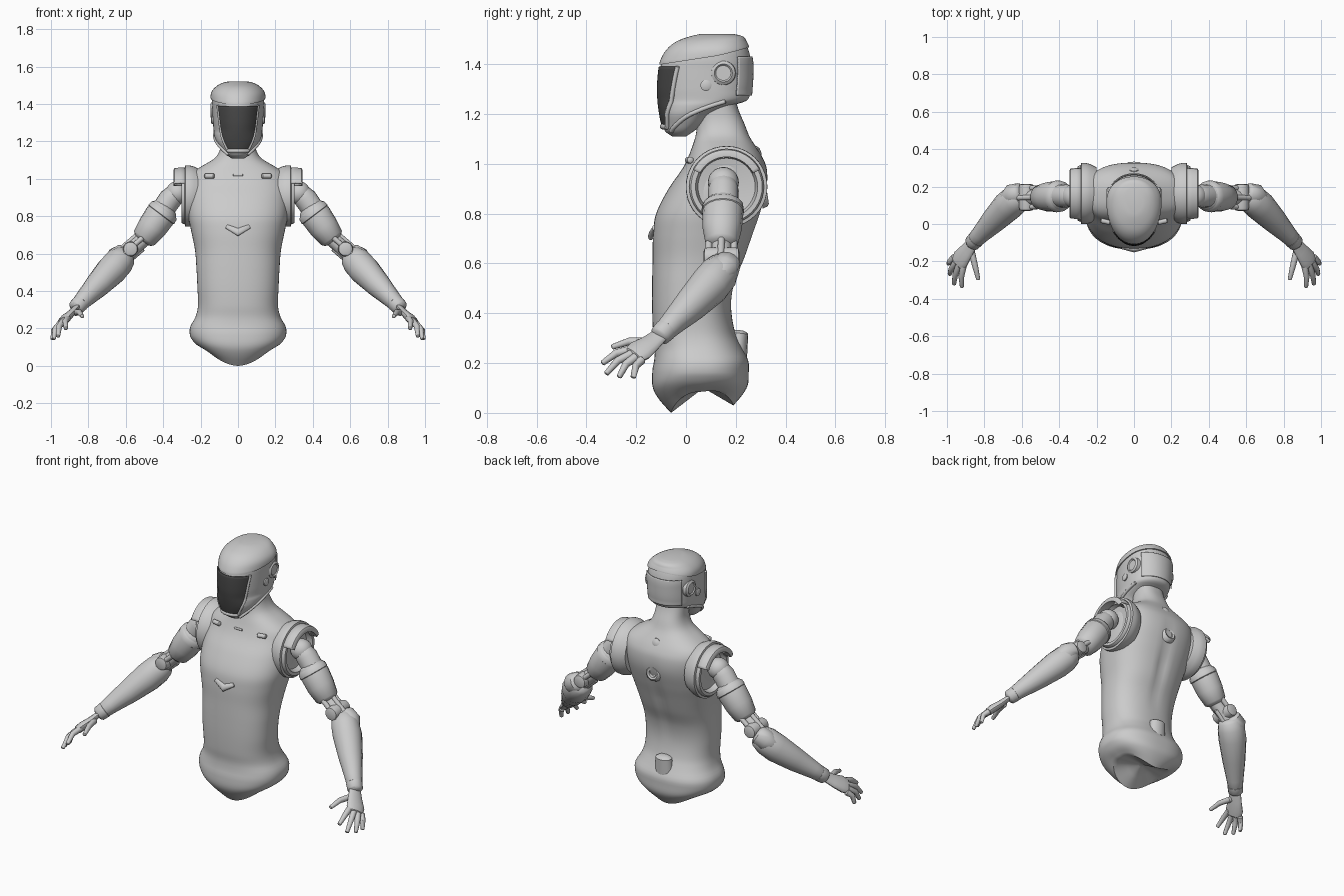
import bpy, bmesh
from math import sin, cos, pi
from mathutils import Vector as V

if "Cube" in bpy.data.objects:
    bpy.data.objects.remove(bpy.data.objects["Cube"])


def material(name, rgb):
    m = bpy.data.materials.new(name)
    m.use_nodes = True
    m.diffuse_color = (*rgb, 1)
    m.node_tree.nodes["Principled BSDF"].inputs["Base Color"].default_value = (*rgb, 1)
    return m


GREY = material("light grey", (0.6, 0.6, 0.6))
DARK = material("visor dark grey", (0.06, 0.06, 0.06))


def loft(name, rows, mat=GREY, closed=True, caps=True, mirror=False, thick=0):
    """Skin a list of equal rows of points."""
    bm = bmesh.new()
    grid = [[bm.verts.new(p) for p in row] for row in rows]
    n = len(rows[0])
    for lower, upper in zip(grid, grid[1:]):
        for i in range(n if closed else n - 1):
            j = (i + 1) % n
            bm.faces.new((lower[i], lower[j], upper[j], upper[i]))
    if closed and caps:
        bm.faces.new(grid[0])
        bm.faces.new(grid[-1])
    bmesh.ops.recalc_face_normals(bm, faces=bm.faces)
    mesh = bpy.data.meshes.new(name)
    bm.to_mesh(mesh)
    bm.free()
    mesh.materials.append(mat)
    mesh.shade_smooth()
    mesh.set_sharp_from_angle(angle=0.7)
    ob = bpy.data.objects.new(name, mesh)
    bpy.context.collection.objects.link(ob)
    if thick:
        mod = ob.modifiers.new("thickness", "SOLIDIFY")
        mod.thickness, mod.offset = thick, 0
    if mirror:
        ob.modifiers.new("mirror", "MIRROR")
    return ob


def ring(c, axis, rx, ry, side, n=24):
    axis = axis.normalized()
    u = (side - axis * side.dot(axis)).normalized()
    w = axis.cross(u)
    return [c + u * rx * cos(2 * pi * i / n) + w * ry * sin(2 * pi * i / n) for i in range(n)]


def spin(name, base, axis, profile, mirror=True, **kw):
    """Turned part: profile is (distance along axis, radius)."""
    base, axis = V(base), V(axis).normalized()
    side = V((0, 0, 1)) if abs(axis.z) < 0.9 else V((1, 0, 0))
    return loft(name, [ring(base + axis * d, axis, r, r, side, 40) for d, r in profile], mirror=mirror, **kw)


def ball(name, c, r, mirror=True):
    spin(name, c, (1, 0, 0), [(-r * cos(t * pi / 12), r * sin(t * pi / 12) + 1e-4) for t in range(13)], mirror)


def tube(name, path, radii, side=(0, 0.3, 1), flat=1, mirror=True, n=16):
    """Tapered limb along a path, with softly rounded ends."""
    path = [V(p) for p in path]
    rows = []
    last = len(path) - 1
    for i, (p, r) in enumerate(zip(path, radii)):
        t = (path[min(i + 1, last)] - path[max(i - 1, 0)]).normalized()
        steps = [(0, 1)]
        if i == 0:
            steps = [(-0.35, 0.4), (-0.2, 0.8), (0, 1)]
        elif i == last:
            steps = [(0, 1), (0.2, 0.8), (0.35, 0.4)]
        rows += [ring(p + t * r * flat * d, t, r * s, r * s * flat, V(side), n) for d, s in steps]
    return loft(name, rows, mirror=mirror)


def section(table, z):
    """Smoothly interpolate half width, front and back at height z."""
    z = min(max(z, table[0][0]), table[-1][0])
    k = max(i for i in range(len(table) - 1) if table[i][0] <= z)
    slope = lambda i, c: ((table[min(i + 1, len(table) - 1)][c] - table[max(i - 1, 0)][c])
                          / (table[min(i + 1, len(table) - 1)][0] - table[max(i - 1, 0)][0]))
    a, b = table[k], table[k + 1]
    h = b[0] - a[0]
    t = (z - a[0]) / h
    return [a[c] * (1 + 2 * t) * (1 - t) ** 2 + b[c] * t * t * (3 - 2 * t)
            + h * (slope(k, c) * t * (1 - t) ** 2 - slope(k + 1, c) * t * t * (1 - t)) for c in (1, 2, 3)]


def skin(table, z, a, power, centre, grow=0.0):
    """Point on a body section; angle zero faces the front."""
    hw, front, back = section(table, z)
    yc = front + centre * (back - front)
    s, c = sin(a), cos(a)
    x = (hw + grow) * abs(s) ** (2 / power) * (1 if s > 0 else -1)
    y = (front - yc - grow if c > 0 else back - yc + grow) * abs(c) ** (2 / power)
    return V((x, yc + y, z))


def turn(n):
    return [2 * pi * i / n for i in range(n)]


# Torso with neck: height, half width, front, back
TORSO = [(0, .17, -.06, .19), (.05, .215, -.105, .225), (.1, .24, -.133, .248), (.17, .258, -.135, .252),
         (.21, .255, -.128, .25), (.26, .228, -.125, .225), (.32, .214, -.132, .198), (.42, .217, -.136, .182),
         (.52, .222, -.136, .195), (.62, .23, -.134, .235), (.72, .25, -.132, .27), (.8, .266, -.12, .298),
         (.9, .272, -.07, .325), (.98, .268, -.015, .325), (1.03, .25, .01, .305), (1.07, .19, .025, .28),
         (1.11, .125, .038, .255), (1.16, .095, .045, .235), (1.22, .088, .05, .21), (1.3, .085, .06, .19)]


def torso_point(z, a):
    p = skin(TORSO, z, a, 2.4, 0.5)
    low = max(0, 1 - z / 0.16)
    p.z += low * (0.085 * abs(sin(a)) ** 1.5 + 0.03 * max(0, -cos(a)))
    # Spine groove between the shoulder blades
    if cos(a) < 0:
        p.y -= 0.014 * max(0, 1 - abs(p.x) / 0.05) * max(0, 1 - abs(z - 0.7) / 0.3)
    return p


rows = [[torso_point(1.3 * i / 80, a) for a in turn(80)] for i in range(81)]
mid = V((0, 0.07, 0.1))
hollow = [[p.lerp(mid, f) for p in rows[0]] for f in (0.9, 0.5, 0.12)]
loft("torso", hollow + rows)

# Chest and back details
tube("sternum_ridge", [(-.06, -.128, .745), (0, -.138, .715), (.06, -.128, .745)], [.012, .022, .012], flat=.6, mirror=False)
tube("collar_slot", [(.13, .008, 1.015), (.175, .018, 1.015)], [.013, .013])
tube("collar_notch", [(-.025, .005, 1.02), (.025, .005, 1.02)], [.006, .006], mirror=False)
spin("back_port", (0, .30, .87), (0, 1, .15), [(0, .05), (.02, .045), (.028, .035), (.024, .024), (.008, .02)], False)
spin("upper_back_knob", (0, .27, 1.04), (0, 1, .4), [(0, .03), (.025, .025), (.032, .01)], False)
tube("tailbone_pod", [(0, .205, .23), (0, .215, .32)], [.058, .05], side=(1, 0, 0), flat=.7, mirror=False)

# Shoulder socket, sleeve and top guard
SOCKET = (0, .163, .908)
spin("shoulder_socket", SOCKET, (1, 0, 0), [(.2, .14), (.235, .158), (.26, .164), (.282, .163), (.285, .15),
                                           (.292, .15), (.303, .143), (.303, .125), (.27, .115), (.26, .05)])
guard = []
for x, r in ((.27, .148), (.31, .15), (.338, .146), (.343, .138), (.343, .122), (.3, .12)):
    guard.append([V((x, SOCKET[1] + r * sin(t / 10), SOCKET[2] + r * cos(t / 10))) for t in range(-11, 12)])
loft("shoulder_guard", guard, closed=False, mirror=True, thick=.006)

# Upper arm
ball("shoulder_ball", (.325, .15, .925), .062)
tube("shoulder_link", [(.32, .15, .935), (.36, .15, .895), (.42, .15, .81)], [.05, .062, .06])
tube("shoulder_flap", [(.35, .15, .935), (.385, .15, .9), (.425, .15, .85)], [.035, .05, .045], side=(0, 1, 0), flat=.6)
tube("upper_arm_cover", [(.388, .148, .84), (.415, .148, .805), (.46, .145, .74), (.502, .143, .683)], [.073, .083, .079, .066])
tube("upper_arm_band", [(.395, .148, .83), (.41, .148, .81)], [.083, .086])

# Elbow: core, hinge discs and rods
tube("elbow_core", [(.49, .143, .69), (.56, .143, .63), (.63, .135, .57)], [.04, .042, .05])
spin("elbow_hinge", (.575, .05, .625), (0, 1, 0), [(.02, .02), (.025, .036), (.04, .04), (.145, .04), (.16, .036), (.165, .02)])
for i, (dy, dz) in enumerate(((-.05, .01), (.05, .01), (0, .05), (0, -.05))):
    tube("elbow_rod_" + str(i), [(.51, .143 + dy, .675 + dz), (.62, .14 + dy, .58 + dz)], [.014, .014])

# Forearm with raised panels and cuff
tube("forearm", [(.605, .15, .585), (.635, .13, .556), (.675, .095, .512), (.75, .018, .432), (.82, -.055, .36), (.868, -.105, .31)],
     [.066, .08, .082, .068, .05, .04])
tube("elbow_guard", [(.61, .165, .60), (.65, .155, .575), (.70, .12, .535)], [.055, .06, .035])
tube("forearm_panel", [(.665, .135, .555), (.74, .06, .475), (.83, -.04, .375)], [.05, .045, .03])
tube("forearm_strip", [(.625, .075, .56), (.71, .0, .475), (.78, -.05, .395)], [.022, .02, .014])
tube("wrist_cuff", [(.845, -.082, .333), (.866, -.104, .312)], [.046, .043])

# Hand: flattened palm, four fingers and a thumb
ACROSS = (.045, .045, -.04)
tube("palm", [(.865, -.105, .312), (.895, -.145, .278), (.925, -.185, .25), (.94, -.21, .232)], [.036, .045, .056, .05],
     side=ACROSS, flat=.45)
FINGERS = {"index": ((.91, -.215, .255), (.92, -.335, .2)), "middle": ((.935, -.217, .238), (.962, -.32, .158)),
           "ring": ((.953, -.203, .223), (.985, -.268, .145)), "little": ((.962, -.178, .212), (.992, -.212, .143)),
           "thumb": ((.868, -.15, .285), (.833, -.295, .265))}
for name, (base, tip) in FINGERS.items():
    base, tip = V(base), V(tip)
    knuckle = base.lerp(tip, 0.5) + V((.008, -.006, .012))
    if name == "thumb":
        knuckle += V((-.01, 0, 0))
    tube(name + "_finger", [base, knuckle, tip], [.018, .0155, .011], n=12)

# Helmet: height, half width, front, back
HEAD = [(1.11, .035, -.055, 0), (1.13, .065, -.083, .03), (1.16, .09, -.093, .07), (1.2, .115, -.101, .11),
        (1.235, .128, -.106, .19), (1.255, .13, -.108, .245), (1.3, .134, -.11, .258), (1.38, .138, -.104, .262),
        (1.42, .14, -.093, .26), (1.46, .135, -.068, .25), (1.49, .112, -.03, .236), (1.51, .078, .025, .22), (1.52, .035, .07, .18)]


def head(z, a, grow=0.0):
    return skin(HEAD, z, a, 2.1, 0.6, grow)


loft("helmet", [[head(1.11 + .41 * i / 60, a) for a in turn(64)] for i in range(61)])


def head_patch(name, low, high, angles, grow, mat=GREY, closed=False, steps=24):
    rows = [[head(low(a) + (high - low(a)) * i / steps, a, grow) for a in angles] for i in range(steps + 1)]
    return loft(name, rows, mat, closed, True, thick=.006)


head_patch("crown_shell", lambda a: 1.4 + .035 * (1 - cos(a)), 1.518, turn(64), .005, closed=True)
head_patch("rear_panel", lambda a: 1.275, 1.43, [pi + i / 16 for i in range(-15, 16)], .006)

# Visor plate and its frame
visor = lambda t, s, grow: head(1.15 + .24 * t, s * (.64 + .2 * t), grow)
loft("visor", [[visor(i / 20, j / 12, .004) for j in range(-12, 13)] for i in range(21)], DARK, False, thick=.006)
tube("visor_frame", [visor(i / 12, 1, .002) for i in range(13)], [.009] * 13)
tube("chin_frame", [visor(0, j / 8, .002) for j in range(-8, 9)], [.012] * 17, mirror=False)
tube("jaw_line", [head(1.13 + .01 * i, .9 + .09 * i, .001) for i in range(13)], [.009] * 13)

# Ear and jaw discs
spin("ear_disc", (.118, .15, 1.365), (1, 0, 0), [(0, .05), (.02, .048), (.028, .036), (.022, .03), (.022, .01)])
spin("jaw_disc", (.118, .08, 1.315), (1, 0, 0), [(0, .022), (.022, .022), (.026, .014)])
